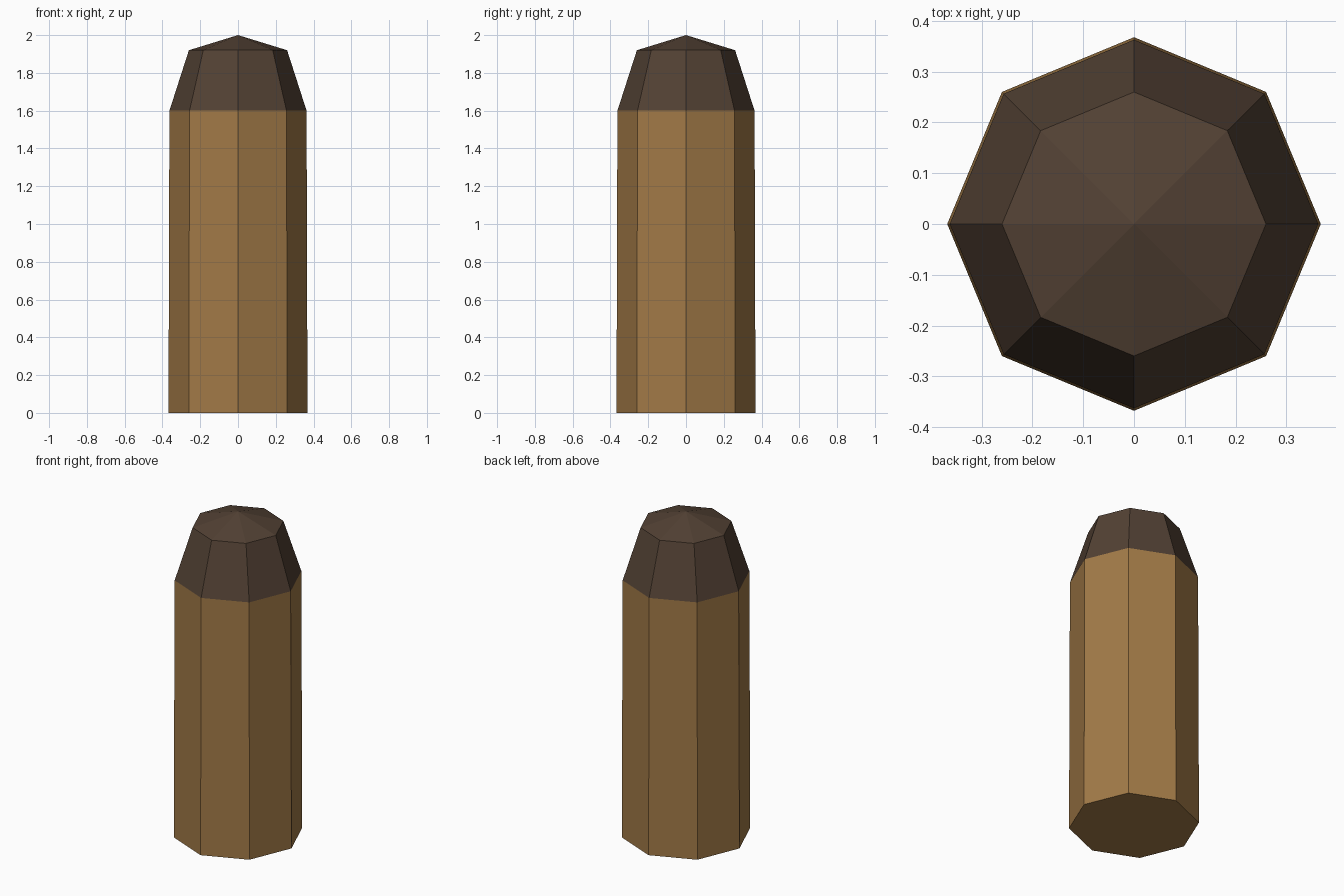
import bpy, bmesh
from math import cos, sin, pi

if "Cube" in bpy.data.objects:
    bpy.data.objects.remove(bpy.data.objects["Cube"])

SIDES = 8


def material(name, color):
    mat = bpy.data.materials.new(name)
    mat.diffuse_color = (*color, 1)
    mat.use_nodes = True
    mat.node_tree.nodes["Principled BSDF"].inputs["Base Color"].default_value = mat.diffuse_color
    return mat


def lathe(name, rings, mat, bottom=False, apex=None):
    """Flat-faced octagonal shell through (radius, z) rings."""
    bm = bmesh.new()
    loops = [[bm.verts.new((r * cos(2 * pi * i / SIDES), r * sin(2 * pi * i / SIDES), z))
              for i in range(SIDES)] for r, z in rings]
    for low, high in zip(loops, loops[1:]):
        for i in range(SIDES):
            j = (i + 1) % SIDES
            bm.faces.new((low[i], low[j], high[j], high[i]))
    if bottom:
        bm.faces.new(loops[0][::-1])
    if apex is not None:
        tip = bm.verts.new((0, 0, apex))
        for i in range(SIDES):
            bm.faces.new((loops[-1][i], loops[-1][(i + 1) % SIDES], tip))
    mesh = bpy.data.meshes.new(name)
    bm.to_mesh(mesh)
    bm.free()
    mesh.materials.append(mat)
    obj = bpy.data.objects.new(name, mesh)
    bpy.context.collection.objects.link(obj)
    return obj


# Slightly tapered wooden post
lathe("post_shaft", [(0.368, 0), (0.363, 1.6)],
      material("wood", (0.36, 0.195, 0.063)), bottom=True)

# Dark chamfered tip with a shallow point
lathe("post_tip", [(0.363, 1.6), (0.26, 1.92)],
      material("dark_tip", (0.085, 0.053, 0.034)), apex=2.0)
